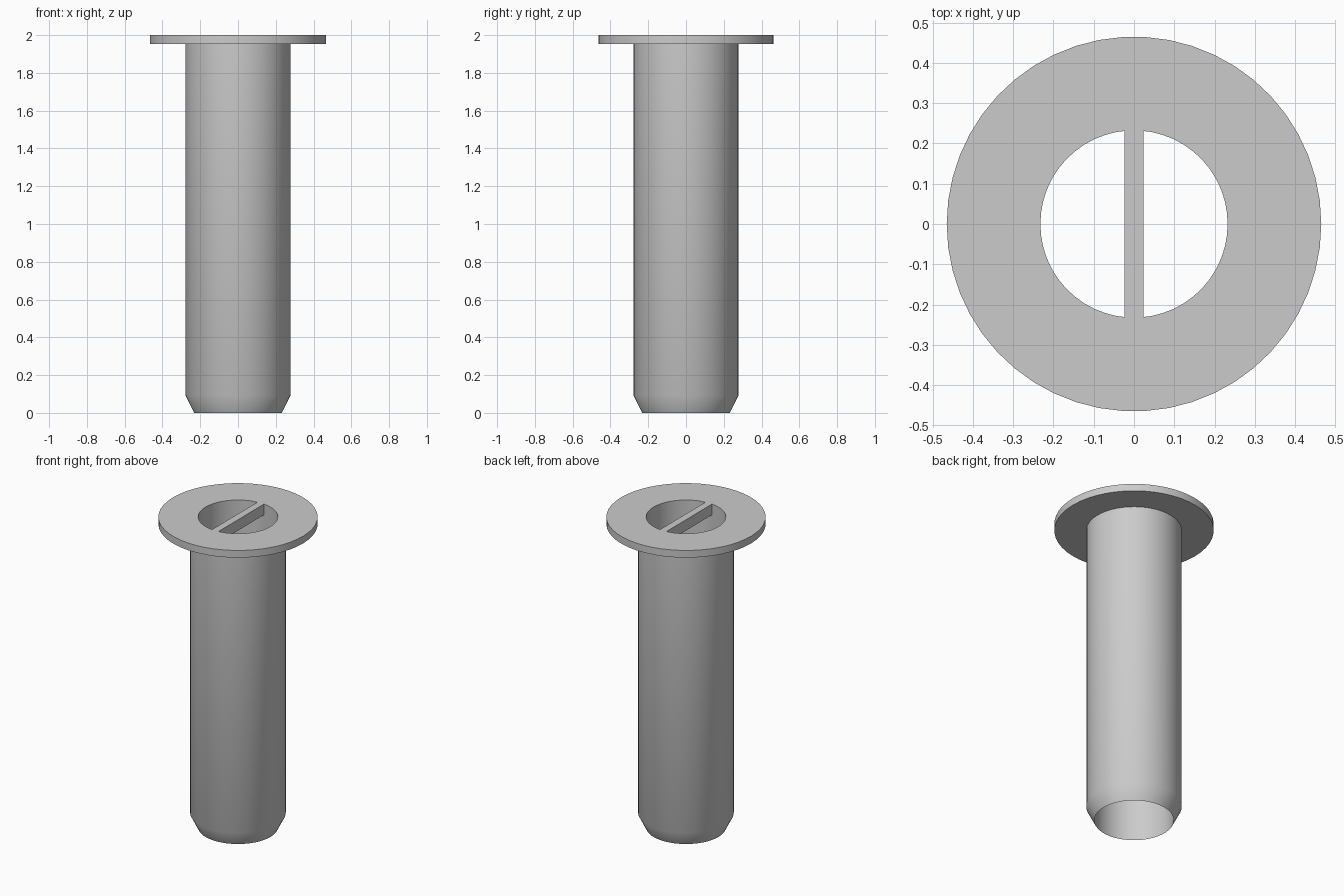
import bpy, bmesh, math

cube = bpy.data.objects.get("Cube")
if cube:
    bpy.data.objects.remove(cube, do_unlink=True)

SIDES = 50
U = 2 / 43                      # module shared by all dimensions
INNER, OUTER, FLANGE = 5 * U, 6 * U, 10 * U

grey = bpy.data.materials.new("plain grey")
grey.use_nodes = True
colour = (0.6, 0.6, 0.6, 1)
grey.diffuse_color = colour
grey.node_tree.nodes["Principled BSDF"].inputs["Base Color"].default_value = colour


def add_object(name, bm):
    bmesh.ops.recalc_face_normals(bm, faces=bm.faces)
    mesh = bpy.data.meshes.new(name)
    bm.to_mesh(mesh)
    bm.free()
    mesh.materials.append(grey)
    obj = bpy.data.objects.new(name, mesh)
    bpy.context.collection.objects.link(obj)
    return obj


# Flanged sleeve: closed wall profile revolved around z
profile = [(INNER, 0), (OUTER, 2 * U), (OUTER, 2 - U),
           (FLANGE, 2 - U), (FLANGE, 2), (INNER, 2)]
bm = bmesh.new()
rings = []
for r, z in profile:
    angles = [math.tau * i / SIDES for i in range(SIDES)]
    rings.append([bm.verts.new((r * math.cos(a), r * math.sin(a), z)) for a in angles])
for low, high in zip(rings, rings[1:] + rings[:1]):
    for i in range(SIDES):
        j = (i + 1) % SIDES
        bm.faces.new((low[i], low[j], high[j], high[i]))
sleeve = add_object("flanged_sleeve", bm)
bpy.context.view_layer.objects.active = sleeve
sleeve.select_set(True)
bpy.ops.object.shade_smooth_by_angle(angle=math.radians(35))

# Crossbar spanning the mouth, flush with the flange top
bm = bmesh.new()
bmesh.ops.create_cube(bm, size=1)
bmesh.ops.scale(bm, vec=(U, 2 * INNER, 1.5 * U), verts=bm.verts)
bmesh.ops.translate(bm, vec=(0, 0, 2 - 0.75 * U), verts=bm.verts)
add_object("mouth_crossbar", bm)
